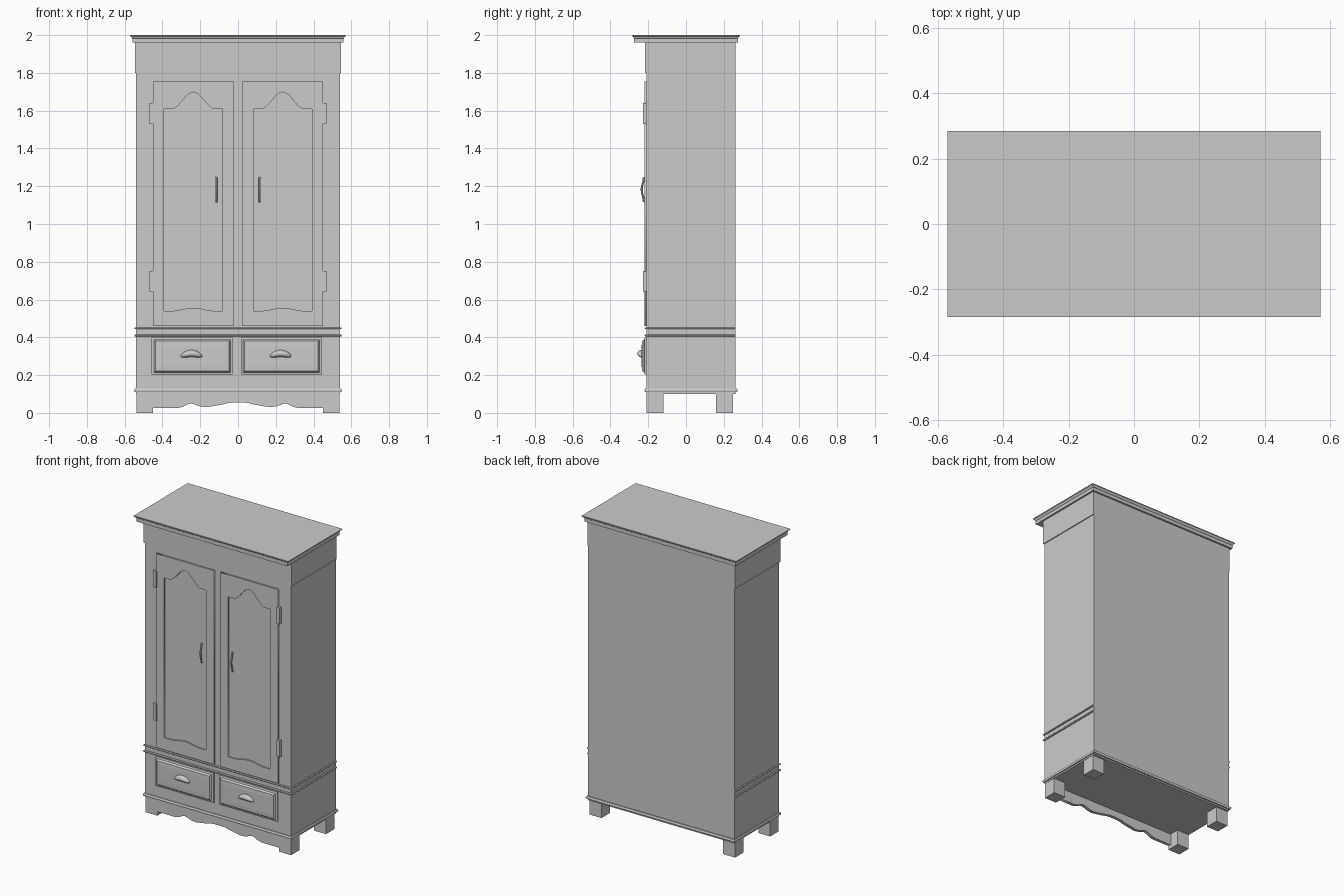
import bpy, bmesh, math

if "Cube" in bpy.data.objects:
    bpy.data.objects.remove(bpy.data.objects["Cube"])

BACK = 0.262      # rear plane of the carcass
FRONT = -0.21     # front plane of the carcass


def finish(name, bm, smooth=False):
    bmesh.ops.recalc_face_normals(bm, faces=bm.faces)
    me = bpy.data.meshes.new(name)
    bm.to_mesh(me)
    bm.free()
    ob = bpy.data.objects.new(name, me)
    bpy.context.collection.objects.link(ob)
    if smooth:
        bpy.ops.object.select_all(action='DESELECT')
        ob.select_set(True)
        bpy.context.view_layer.objects.active = ob
        bpy.ops.object.shade_smooth_by_angle(angle=math.radians(40))
    return ob


def loft(name, rings, axis='z', smooth=False):
    """Stack rectangles (level, a0, a1, b0, b1) along z or along y."""
    bm = bmesh.new()
    loops = []
    for t, a0, a1, b0, b1 in rings:
        pts = [(a0, b0), (a1, b0), (a1, b1), (a0, b1)]
        loops.append([bm.verts.new((a, b, t) if axis == 'z' else (a, t, b)) for a, b in pts])
    for lo, hi in zip(loops, loops[1:]):
        for i in range(4):
            j = (i + 1) % 4
            bm.faces.new((lo[i], lo[j], hi[j], hi[i]))
    bm.faces.new(loops[0])
    bm.faces.new(loops[-1])
    return finish(name, bm, smooth)


def box(name, x0, x1, y0, y1, z0, z1):
    return loft(name, [(z0, x0, x1, y0, y1), (z1, x0, x1, y0, y1)])


def cut_board(name, contours, y0, y1):
    """Flat board in the xz plane; later contours are holes."""
    cu = bpy.data.curves.new(name, 'CURVE')
    cu.dimensions = '2D'
    cu.fill_mode = 'BOTH'
    cu.extrude = (y1 - y0) / 2
    for pts in contours:
        sp = cu.splines.new('POLY')
        sp.points.add(len(pts) - 1)
        for p, (x, z) in zip(sp.points, pts):
            p.co = (x, z, 0, 1)
        sp.use_cyclic_u = True
    ob = bpy.data.objects.new(name, cu)
    ob.rotation_euler = (math.pi / 2, 0, 0)
    ob.location.y = (y0 + y1) / 2
    bpy.context.collection.objects.link(ob)
    bpy.ops.object.select_all(action='DESELECT')
    ob.select_set(True)
    bpy.context.view_layer.objects.active = ob
    bpy.ops.object.convert(target='MESH')
    return ob


# Carcass and frieze
box("carcass", -0.54, 0.54, FRONT, BACK, 0.10, 1.80)
box("frieze", -0.546, 0.546, -0.216, BACK, 1.80, 1.96)

# Crown: flat band, then a cove flaring to the top board
crown = [(1.96, 0.558, 0.274), (1.982, 0.558, 0.274), (1.984, 0.561, 0.277),
         (1.989, 0.563, 0.279), (1.993, 0.567, 0.282), (1.995, 0.571, 0.285),
         (2.0, 0.571, 0.285)]
loft("crown", [(z, -x, x, -y, y) for z, x, y in crown])

# Waist and base mouldings with rounded noses
for name, z0, z1, out, yb in [("upper_waist_moulding", 0.443, 0.453, 0.009, BACK),
                              ("lower_waist_moulding", 0.404, 0.415, 0.009, BACK),
                              ("base_moulding", 0.11, 0.128, 0.010, 0.274)]:
    rings = []
    for k in range(5):
        s = k / 4
        o = out * (0.6 + 0.4 * math.sin(math.pi * s))
        rear = yb if yb == BACK else yb - out + o
        rings.append((z0 + (z1 - z0) * s, -0.54 - o, 0.54 + o, FRONT - o, rear))
    loft(name, rings)

# Feet
for sx, side in ((-1, "left"), (1, "right")):
    for y0, y1, end in ((-0.208, -0.12, "front"), (0.16, 0.25, "back")):
        x0, x1 = sorted((sx * 0.538, sx * 0.45))
        box(f"{end}_{side}_foot", x0, x1, y0, y1, 0, 0.105)

# Scalloped apron between the front feet
half = [(0.45, 0.025), (0.32, 0.025), (0.29, 0.033), (0.265, 0.046), (0.25, 0.05),
        (0.235, 0.046), (0.20, 0.034), (0.17, 0.03), (0.13, 0.036), (0.08, 0.045),
        (0.05, 0.053), (0.03, 0.055)]
edge = [(-x, z) for x, z in half] + half[::-1]
cut_board("apron", [edge + [(0.45, 0.105), (-0.45, 0.105)]], -0.206, -0.185)


def bump(t):
    return 0.5 + 0.5 * math.cos(math.pi * t) if abs(t) < 1 else 0


def door(sx, side):
    # Frame with an arched opening, and the recessed panel behind it
    c = sx * 0.2365
    w, pw, n = 0.2145, 0.155, 28
    us = [-1 + 2 * i / n for i in range(n + 1)]
    top = [(c + pw * u, 1.608 + 0.09 * bump(u / 0.75)) for u in us]
    bottom = [(c + pw * u, 0.54 + 0.016 * bump(u / 0.75)) for u in us]
    outer = [(c - w, 0.46), (c + w, 0.46), (c + w, 1.755), (c - w, 1.755)]
    cut_board(f"{side}_door_frame", [outer, bottom + top[::-1]], -0.221, -0.207)
    box(f"{side}_door_panel", c - pw - 0.01, c + pw + 0.01, -0.213, -0.207, 0.52, 1.72)
    # Hinges
    for z0, z1, pos in ((1.53, 1.64, "upper"), (0.642, 0.752, "lower")):
        x0, x1 = sorted((sx * 0.445, sx * 0.468))
        box(f"{side}_{pos}_hinge", x0, x1, -0.228, -0.207, z0, z1)
    # Bowed handle with small end knobs
    path = [(-0.216, -0.062), (-0.226, -0.062), (-0.223, -0.05), (-0.230, -0.032),
            (-0.236, 0), (-0.230, 0.032), (-0.223, 0.05), (-0.226, 0.062), (-0.216, 0.062)]
    cu = bpy.data.curves.new(f"{side}_door_handle", 'CURVE')
    cu.dimensions = '3D'
    cu.bevel_depth = 0.0055
    cu.bevel_resolution = 2
    cu.use_fill_caps = True
    cu.resolution_u = 4
    sp = cu.splines.new('NURBS')
    sp.points.add(len(path) - 1)
    for p, (y, z) in zip(sp.points, path):
        p.co = (sx * 0.114, y, 1.182 + z, 1)
    sp.order_u = 3
    sp.use_endpoint_u = True
    ob = bpy.data.objects.new(f"{side}_door_handle", cu)
    bpy.context.collection.objects.link(ob)
    bpy.ops.object.select_all(action='DESELECT')
    ob.select_set(True)
    bpy.context.view_layer.objects.active = ob
    bpy.ops.object.convert(target='MESH')
    bpy.ops.object.shade_smooth_by_angle(angle=math.radians(40))


def drawer(x0, x1, side):
    # Raised front: straight edge, then a shallow bevel to the field
    z0, z1 = 0.202, 0.40
    rings = []
    for y, i in ((-0.207, 0), (-0.219, 0), (-0.222, 0.012), (-0.233, 0.02), (-0.2345, 0.045)):
        rings.append((y, x0 + i, x1 - i, z0 + i, z1 - i))
    loft(f"{side}_drawer_front", rings, axis='y')
    # Bean-shaped cup pull whose ends droop
    bm = bmesh.new()
    bmesh.ops.create_uvsphere(bm, u_segments=24, v_segments=12, radius=1)
    for v in bm.verts:
        u, d, h = v.co
        v.co = ((x0 + x1) / 2 - 0.004 + 0.057 * u, -0.234 + 0.024 * d,
                0.314 + 0.019 * h - 0.014 * u * u)
    finish(f"{side}_drawer_pull", bm, smooth=True)


for sx, side in ((-1, "left"), (1, "right")):
    door(sx, side)
drawer(-0.457, -0.028, "left")
drawer(0.015, 0.444, "right")
